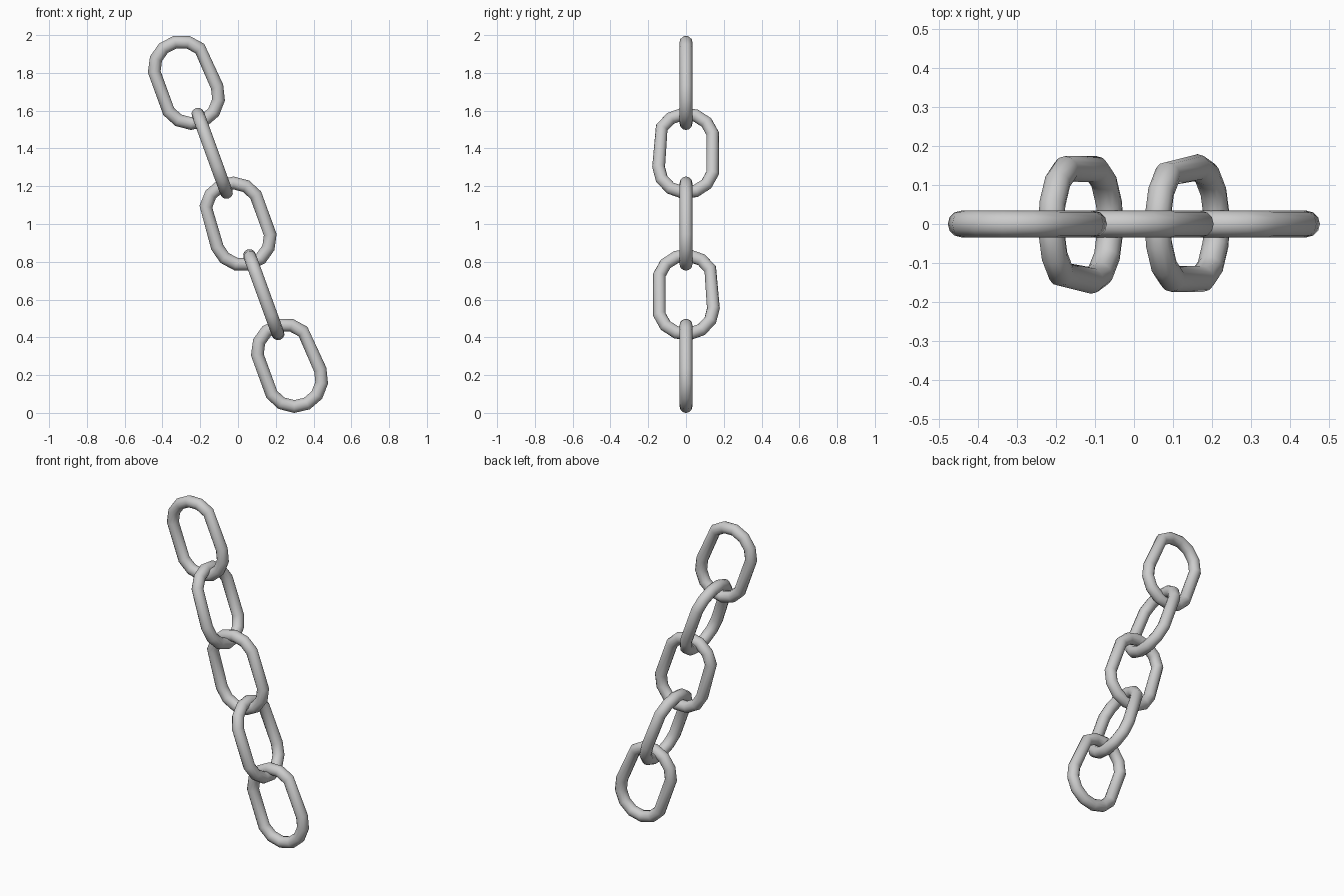
import bpy, bmesh
from math import sin, cos, pi, radians
from mathutils import Matrix

if "Cube" in bpy.data.objects:
    bpy.data.objects.remove(bpy.data.objects["Cube"])

RING, TUBE = 13, 12            # segments round the link, sides of the bar
R, BAR, STRETCH = 0.145, 0.034, 0.077
TILT = radians(-20)
STEP_X, STEP_Z = 0.1365, 0.3745


def make_link(name, location, twist):
    """A torus pulled apart into an oval link, upright in its local XZ plane."""
    bm = bmesh.new()
    rings = []
    for i in range(RING):
        a = 2 * pi * i / RING
        shift = STRETCH if 0 < i <= RING // 2 else -STRETCH
        ring = []
        for j in range(TUBE):
            b = 2 * pi * j / TUBE
            d = R + BAR * cos(b)
            ring.append(bm.verts.new((d * cos(a), BAR * sin(b), d * sin(a) + shift)))
        rings.append(ring)
    for i in range(RING):
        p, q = rings[i], rings[(i + 1) % RING]
        for j in range(TUBE):
            k = (j + 1) % TUBE
            bm.faces.new((p[j], p[k], q[k], q[j])).smooth = True
    bmesh.ops.recalc_face_normals(bm, faces=bm.faces)
    mesh = bpy.data.meshes.new(name)
    bm.to_mesh(mesh)
    bm.free()
    obj = bpy.data.objects.new(name, mesh)
    obj.matrix_world = (Matrix.Translation(location)
                        @ Matrix.Rotation(TILT, 4, 'Y')
                        @ Matrix.Rotation(twist, 4, 'Z'))
    bpy.context.collection.objects.link(obj)


# Five interlocked links, each a quarter turn from the one above
for n in range(5):
    make_link(f"chain_link_{n + 1}",
              ((n - 2) * STEP_X, 0, 1.0 + (2 - n) * STEP_Z),
              -n * pi / 2)
